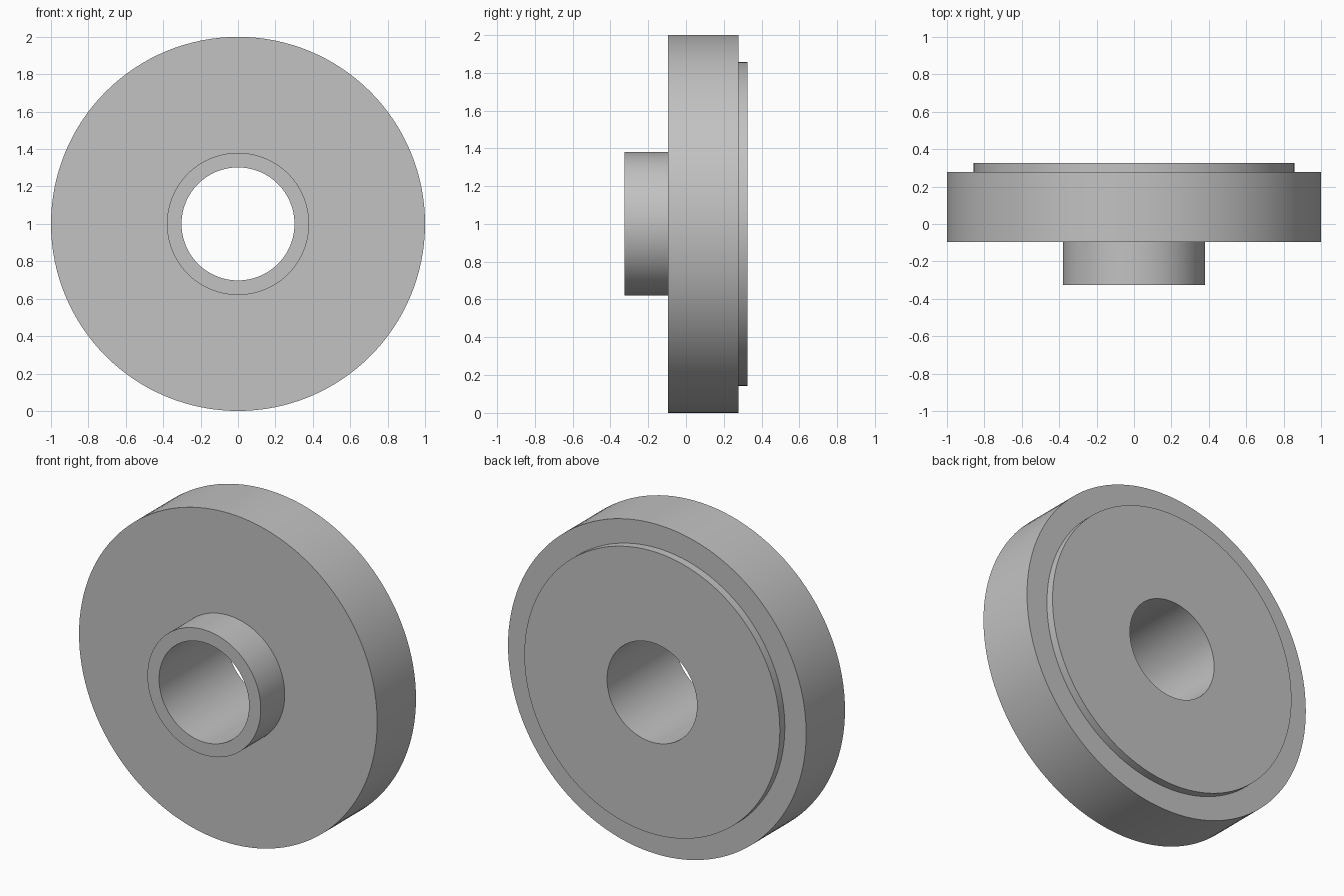
import bpy, bmesh, math
from mathutils import Vector

cube = bpy.data.objects.get("Cube")
if cube:
    bpy.data.objects.remove(cube, do_unlink=True)

# Plain grey metal
grey = bpy.data.materials.new("grey metal")
grey.use_nodes = True
colour = (0.54, 0.54, 0.54, 1)
grey.diffuse_color = colour
grey.node_tree.nodes["Principled BSDF"].inputs["Base Color"].default_value = colour

SEGMENTS = 128
BORE, HUB, DISC, STEP = 0.302, 0.38, 1.0, 0.857          # radii
FRONT, DISC_FRONT, DISC_BACK, BACK = -0.325, -0.095, 0.277, 0.325  # depths

# Cross-section (radius, depth): bore, hub, disc, raised back step
profile = [(BORE, FRONT), (HUB, FRONT), (HUB, DISC_FRONT), (DISC, DISC_FRONT),
           (DISC, DISC_BACK), (STEP, DISC_BACK), (STEP, BACK), (BORE, BACK)]

# Revolve the closed section around the y axis
bm = bmesh.new()
verts = [bm.verts.new((r, y, 0)) for r, y in profile]
edges = [bm.edges.new((v, verts[i - 1])) for i, v in enumerate(verts)]
bmesh.ops.spin(bm, geom=verts + edges, cent=Vector(), axis=(0, 1, 0),
               angle=math.tau, steps=SEGMENTS, use_merge=True)
bmesh.ops.remove_doubles(bm, verts=bm.verts[:], dist=1e-5)
bmesh.ops.recalc_face_normals(bm, faces=bm.faces[:])

mesh = bpy.data.meshes.new("flanged_hub")
bm.to_mesh(mesh)
bm.free()
mesh.materials.append(grey)
hub = bpy.data.objects.new("flanged_hub", mesh)
hub.location.z = DISC
bpy.context.collection.objects.link(hub)

# Smooth round walls, sharp rims
bpy.ops.object.select_all(action='DESELECT')
hub.select_set(True)
bpy.context.view_layer.objects.active = hub
bpy.ops.object.shade_smooth_by_angle(angle=math.radians(30))
